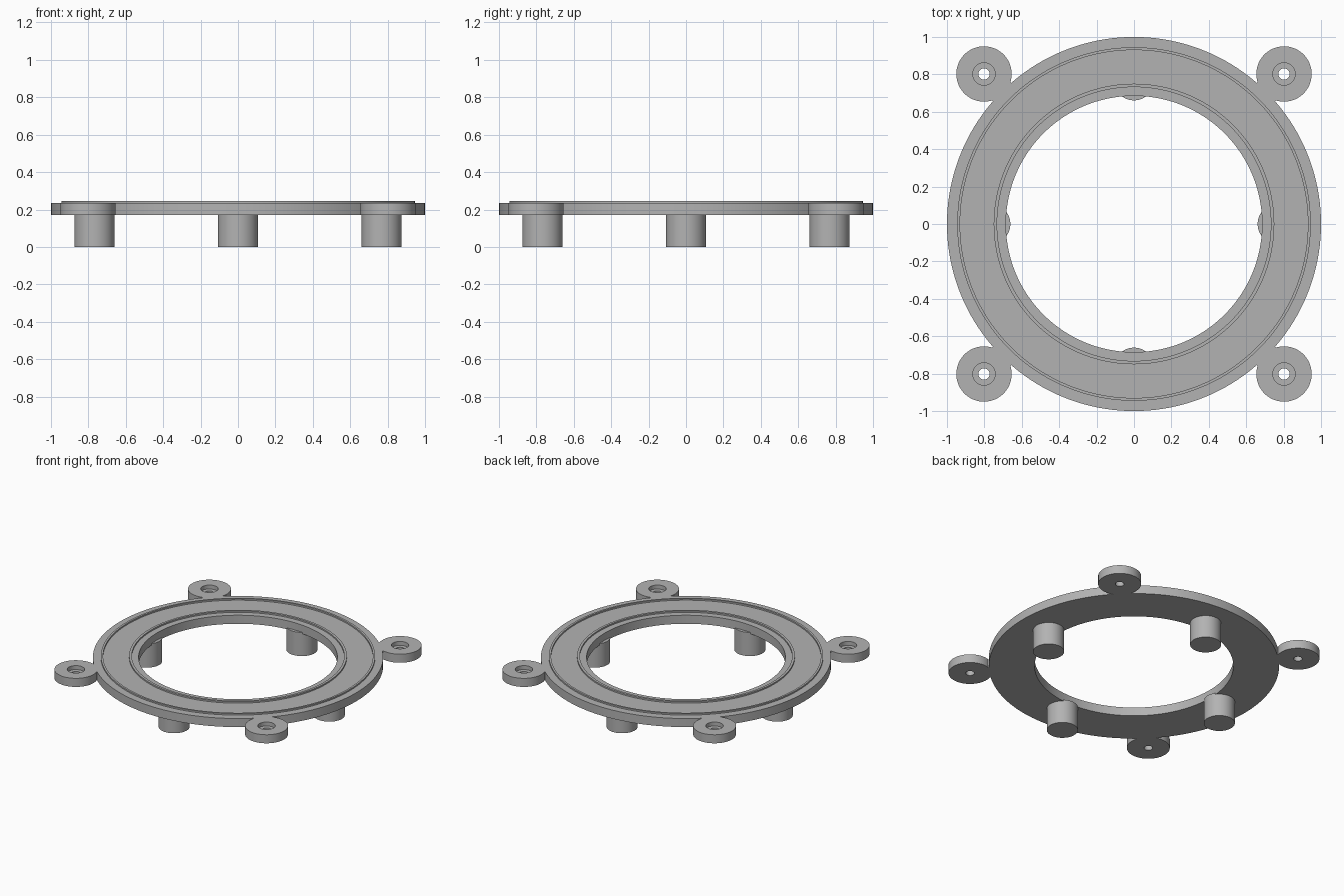
import bpy, bmesh, math
from mathutils import Matrix, Vector

cube = bpy.data.objects.get("Cube")
if cube:
    bpy.data.objects.remove(cube, do_unlink=True)

GREY = (0.45, 0.45, 0.45, 1)
grey = bpy.data.materials.new("plain grey")
grey.use_nodes = True
grey.diffuse_color = GREY
grey.node_tree.nodes["Principled BSDF"].inputs["Base Color"].default_value = GREY

BASE, TOP, LIP = 0.17, 0.235, 0.246


def finish(name, bm):
    bmesh.ops.recalc_face_normals(bm, faces=bm.faces)
    mesh = bpy.data.meshes.new(name)
    bm.to_mesh(mesh)
    bm.free()
    mesh.materials.append(grey)
    obj = bpy.data.objects.new(name, mesh)
    bpy.context.collection.objects.link(obj)
    bpy.ops.object.select_all(action="DESELECT")
    obj.select_set(True)
    bpy.context.view_layer.objects.active = obj
    bpy.ops.object.shade_smooth_by_angle(angle=math.radians(30))
    return obj


def lathe(name, profile, x=0, y=0, sides=64):
    """Spin a closed (radius, height) outline around a vertical axis."""
    bm = bmesh.new()
    rings = []
    for i in range(sides):
        a = math.tau * i / sides
        rings.append([bm.verts.new((x + r * math.cos(a), y + r * math.sin(a), z))
                      for r, z in profile])
    n = len(profile)
    for i in range(sides):
        p, q = rings[i], rings[(i + 1) % sides]
        for j in range(n):
            k = (j + 1) % n
            bm.faces.new((p[j], q[j], q[k], p[k]))
    return finish(name, bm)


# Flat ring with two thin raised lips
lathe("ring_plate", [
    (0.685, BASE), (1, BASE), (1, TOP),
    (0.945, TOP), (0.945, LIP), (0.93, LIP), (0.93, TOP),
    (0.75, TOP), (0.75, LIP), (0.732, LIP), (0.732, TOP),
    (0.685, TOP)], sides=160)

# Four counterbored screw lugs, each joined to the ring by a short bridge
for side_x, x in (("left", 0.802), ("right", -0.802)):
    for side_y, y in (("front", -0.802), ("back", 0.802)):
        lathe(f"{side_y}_{side_x}_lug", [
            (0.03, BASE), (0.148, BASE), (0.148, TOP),
            (0.06, TOP), (0.06, 0.205), (0.03, 0.205)], x, y)
        bm = bmesh.new()
        place = (Matrix.Rotation(math.atan2(y, x), 4, "Z")
                 @ Matrix.Translation((1.0, 0, (BASE + TOP) / 2))
                 @ Matrix.Diagonal((0.09, 0.138, TOP - BASE - 0.001, 1)))
        bmesh.ops.create_cube(bm, size=1, matrix=place)
        finish(f"{side_y}_{side_x}_bridge", bm)

# Four round feet under the ring
for i, name in enumerate(("left", "back", "right", "front")):
    spot = Matrix.Rotation(i * math.pi / 2, 4, "Z") @ Vector((0.768, 0, BASE / 2 + 0.005))
    bm = bmesh.new()
    bmesh.ops.create_cone(bm, cap_ends=True, segments=64, radius1=0.107, radius2=0.107,
                          depth=BASE + 0.01, matrix=Matrix.Translation(spot))
    finish(f"{name}_foot", bm)
